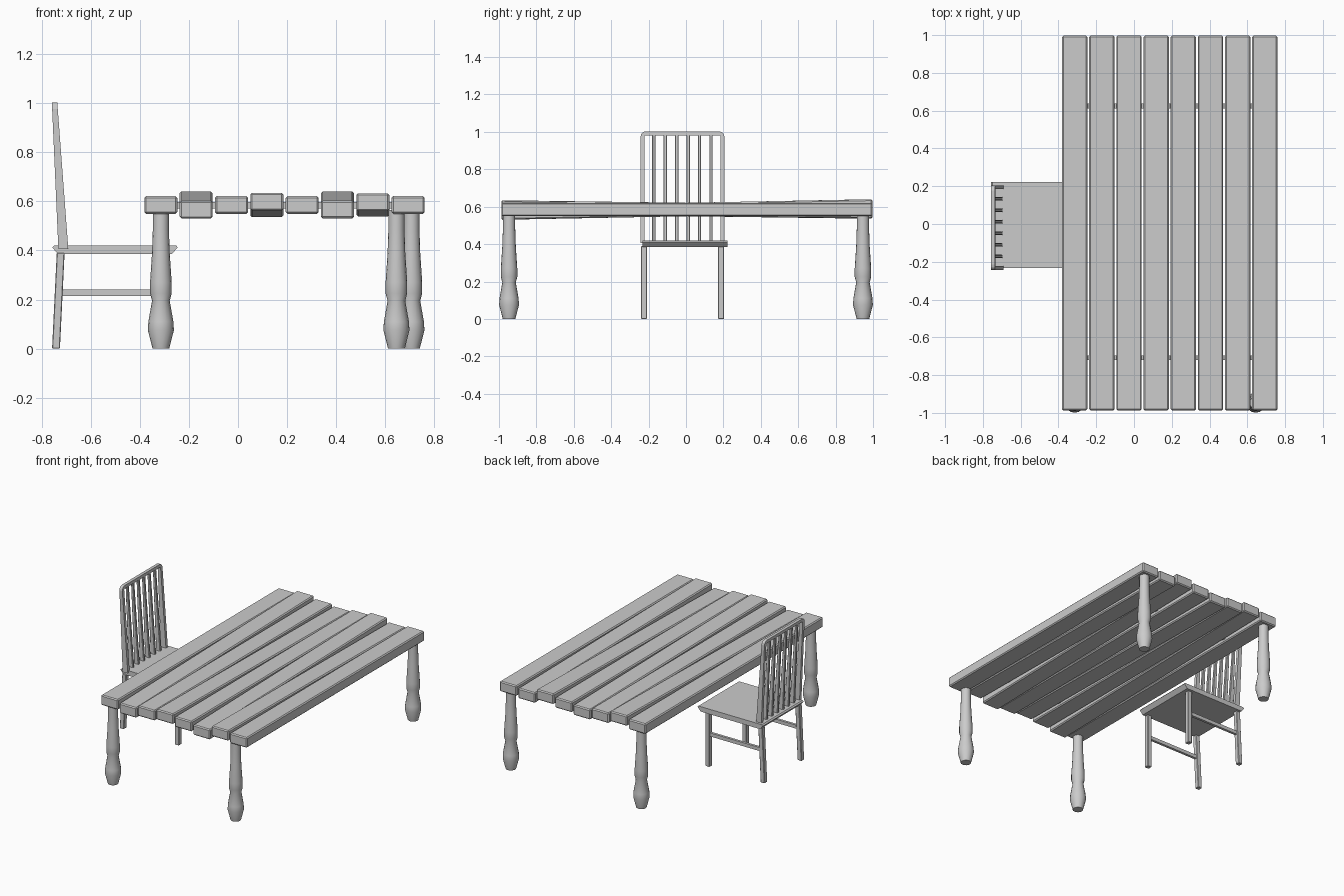
import bpy, bmesh, math
from mathutils import Vector

if "Cube" in bpy.data.objects:
    bpy.data.objects.remove(bpy.data.objects["Cube"])


def make(name, verts, faces):
    me = bpy.data.meshes.new(name)
    bm = bmesh.new()
    vs = [bm.verts.new(v) for v in verts]
    for f in faces:
        bm.faces.new([vs[i] for i in f])
    bmesh.ops.recalc_face_normals(bm, faces=bm.faces)
    bm.to_mesh(me)
    bm.free()
    ob = bpy.data.objects.new(name, me)
    bpy.context.collection.objects.link(ob)
    return ob


def loft(name, rings):
    """Join equal-sized rings of points and cap both ends."""
    n = len(rings[0])
    verts = [p for r in rings for p in r]
    faces = [[k * n + i, k * n + (i + 1) % n, (k + 1) * n + (i + 1) % n, (k + 1) * n + i]
             for k in range(len(rings) - 1) for i in range(n)]
    faces += [list(range(n)), list(range(len(verts) - n, len(verts)))]
    return make(name, verts, faces)


def bevel(ob, width):
    m = ob.modifiers.new("bevel", 'BEVEL')
    m.width = width
    m.segments = 1


def box(name, x0, x1, y0, y1, z0, z1):
    return loft(name, [[(x0, y0, z), (x1, y0, z), (x1, y1, z), (x0, y1, z)] for z in (z0, z1)])


# Table top: eight loose planks, some tipped along their length (front rise)
rises = [0, -0.038, 0, 0.027, 0, -0.037, 0.022, 0]
for i, rise in enumerate(rises):
    x0 = -0.381 + i * 0.1438
    rings = []
    for y, s in ((-0.987, 1), (0.997, -1)):
        z = 0.585 + s * rise / 2
        rings.append([(x0, y, z - 0.036), (x0 + 0.134, y, z - 0.036),
                      (x0 + 0.134, y, z + 0.036), (x0, y, z + 0.036)])
    bevel(loft("table_plank_%d" % (i + 1), rings), 0.007)

# Cross bars joining the planks
for i, y in enumerate((-0.708, 0.625)):
    box("table_cross_bar_%d" % (i + 1), -0.30, 0.69, y - 0.013, y + 0.013, 0.57, 0.597)

# Turned table legs
profile = [(0.034, 0), (0.053, 0.075), (0.051, 0.11), (0.036, 0.195), (0.044, 0.225),
           (0.044, 0.27), (0.036, 0.39), (0.033, 0.48), (0.033, 0.565)]
for i, (cx, cy) in enumerate([(-0.314, -0.946), (0.645, -0.946), (-0.314, 0.946), (0.706, 0.946)]):
    leg = loft("table_leg_%d" % (i + 1),
               [[(cx + r * math.cos(a * math.tau / 16), cy + r * math.sin(a * math.tau / 16), z)
                 for a in range(16)] for r, z in profile])
    bpy.ops.object.select_all(action='DESELECT')
    leg.select_set(True)
    bpy.context.view_layer.objects.active = leg
    bpy.ops.object.shade_smooth_by_angle(angle=math.radians(40))

# Chair seat: side profile run across y, undercut at front and rear
seat = [(-0.748, 0.42), (-0.756, 0.412), (-0.733, 0.385), (-0.27, 0.385), (-0.245, 0.412), (-0.252, 0.42)]
loft("chair_seat", [[(x, y, z) for x, z in seat] for y in (-0.233, 0.222)])

# Chair legs (rear pair splayed) and side stretchers
for side, y in (("a", -0.224), ("b", 0.188)):
    for part, xt, xb in (("front", -0.31, -0.31), ("rear", -0.722, -0.741)):
        leg = loft("chair_%s_leg_%s" % (part, side),
                   [[(x - 0.016, y - 0.016, z), (x + 0.016, y - 0.016, z),
                     (x + 0.016, y + 0.016, z), (x - 0.016, y + 0.016, z)]
                    for x, z in ((xb, 0), (xt, 0.39))])
        bevel(leg, 0.003)
    box("chair_stretcher_" + side, -0.725, -0.31, y - 0.009, y + 0.009, 0.215, 0.24)


# Leaning back: x of the rear and front surface at a height
def back_x(z):
    t = (z - 0.42) / 0.585
    return -0.732 - 0.026 * t, -0.692 - 0.044 * t


# Back frame: one upside-down U with rounded top corners
YC, HALF, TOP, R, W = -0.019, 0.224, 1.003, 0.028, 0.021
path = [(-1, 0.0, 0.405)]
arc = [math.radians(a) for a in (0, 30, 60, 90)]
rings = []


def u_section(side, a, base=None):
    ring = []
    for r in (R, R - W):
        y = YC + side * (HALF - R + r * math.cos(a))
        z = base if base is not None else TOP - R + r * math.sin(a)
        ring.append((y, z))
    (yo, zo), (yi, zi) = ring
    return [(back_x(zo)[0], yo, zo), (back_x(zo)[1], yo, zo),
            (back_x(zi)[1], yi, zi), (back_x(zi)[0], yi, zi)]


rings.append(u_section(-1, 0, 0.405))
rings += [u_section(-1, a) for a in arc]
rings += [u_section(1, a) for a in reversed(arc)]
rings.append(u_section(1, 0, 0.405))
loft("chair_back_frame", rings)

# Six spindles inside the frame
for i in range(1, 7):
    y = YC - 0.2135 + i * 0.061
    rings = []
    for z in (0.405, 0.99):
        b, f = back_x(z)
        rings.append([(b + 0.003, y - 0.009, z), (f - 0.003, y - 0.009, z),
                      (f - 0.003, y + 0.009, z), (b + 0.003, y + 0.009, z)])
    bevel(loft("chair_spindle_%d" % i, rings), 0.003)
